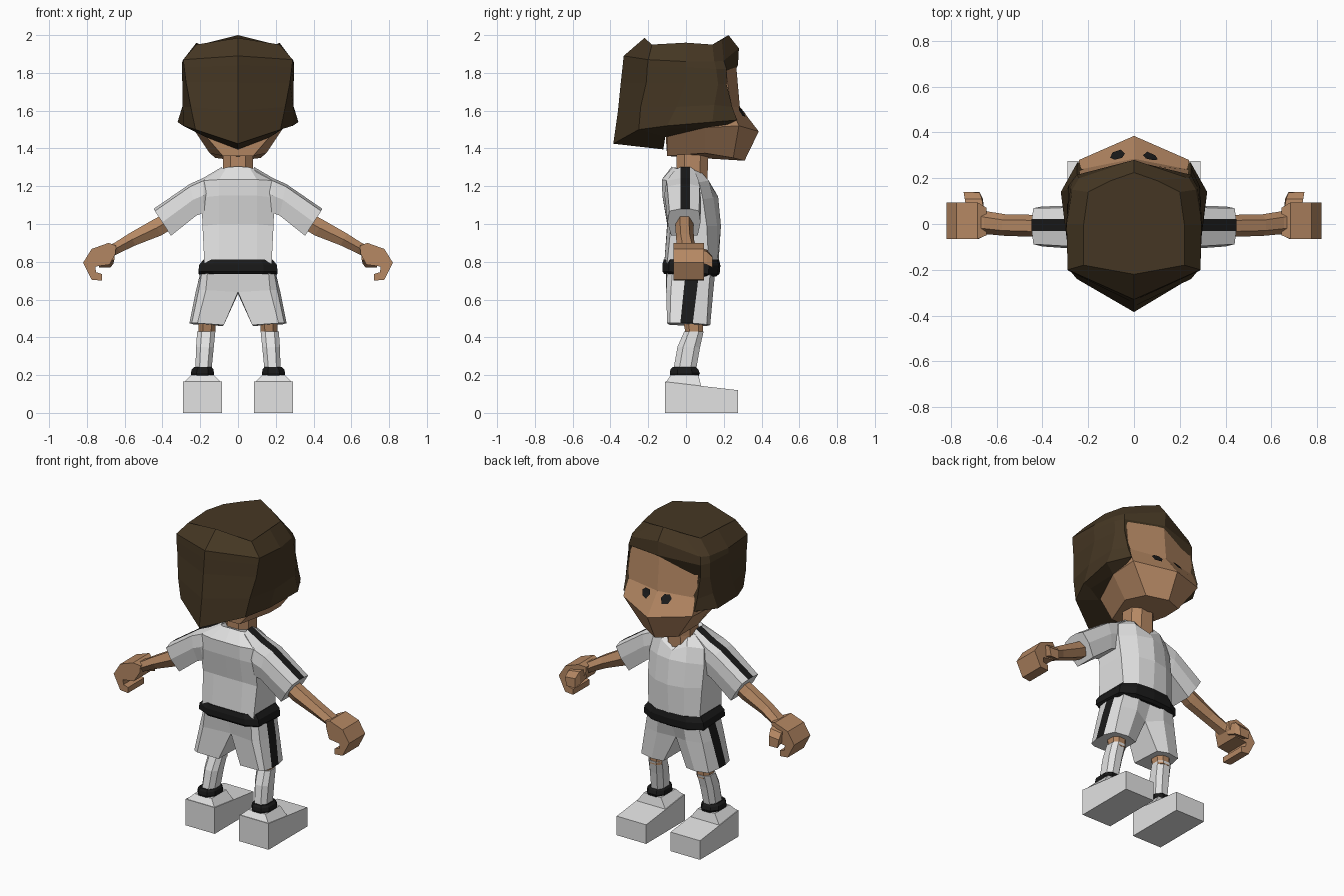
import bpy, bmesh
from mathutils import Vector

cube = bpy.data.objects.get("Cube")
if cube:
    bpy.data.objects.remove(cube, do_unlink=True)


def material(name, rgb):
    m = bpy.data.materials.new(name)
    m.use_nodes = True
    m.diffuse_color = (*rgb, 1)
    m.node_tree.nodes["Principled BSDF"].inputs["Base Color"].default_value = (*rgb, 1)
    return m


SKIN = material("skin", (0.46, 0.245, 0.125))
HAIR = material("brown_hair", (0.060, 0.038, 0.017))
WHITE = material("white_cloth", (0.76, 0.76, 0.76))
BLACK = material("black_trim", (0.010, 0.010, 0.010))


def build(name, verts, faces, mats, stripes=()):
    bm = bmesh.new()
    vs = [bm.verts.new(v) for v in verts]
    for i, f in enumerate(faces):
        face = bm.faces.new([vs[k] for k in f])
        face.material_index = 1 if i in stripes else 0
    bmesh.ops.recalc_face_normals(bm, faces=bm.faces)
    me = bpy.data.meshes.new(name)
    bm.to_mesh(me)
    bm.free()
    for m in mats:
        me.materials.append(m)
    ob = bpy.data.objects.new(name, me)
    bpy.context.collection.objects.link(ob)
    return ob


def loft(name, rings, mats, stripe_col=None):
    """Join closed rings with quads, cap both ends; one column may be striped."""
    n = len(rings[0])
    verts = [p for r in rings for p in r]
    faces, stripes = [], set()
    for i in range(len(rings) - 1):
        for j in range(n):
            k = (j + 1) % n
            if j == stripe_col:
                stripes.add(len(faces))
            faces.append((i * n + j, i * n + k, (i + 1) * n + k, (i + 1) * n + j))
    faces += [tuple(range(n)), tuple(range(len(verts) - n, len(verts)))]
    return build(name, verts, faces, mats, stripes)


def mirrored(half):
    """Complete a half ring that runs from one centre point to the other."""
    return half + [(-x, y, z) for x, y, z in reversed(half) if x > 0]


def flip(rings, s):
    return [[(x * s, y, z) for x, y, z in r] for r in rings]


def box_ring(x0, x1, y0, y1, z, c=0.25):
    """Horizontal rectangle with cut corners."""
    a, b = (x1 - x0) * c, (y1 - y0) * c
    return [(x0 + a, y0, z), (x1 - a, y0, z), (x1, y0 + b, z), (x1, y1 - b, z),
            (x1 - a, y1, z), (x0 + a, y1, z), (x0, y1 - b, z), (x0, y0 + b, z)]


# Head: jaw, nose level, eye level, forehead
head = loft("head", [mirrored(r) for r in [
    [(0, -.10, 1.36), (.08, -.10, 1.36), (.15, .10, 1.375), (.12, .25, 1.35), (0, .31, 1.335)],
    [(0, -.11, 1.50), (.20, -.10, 1.50), (.24, .10, 1.51), (.24, .28, 1.52), (0, .385, 1.49)],
    [(0, -.10, 1.62), (.20, -.10, 1.62), (.235, .10, 1.62), (.24, .238, 1.62), (0, .285, 1.62)],
    [(0, -.10, 1.87), (.20, -.10, 1.87), (.22, .10, 1.86), (.235, .205, 1.85), (0, .262, 1.88)],
]], [SKIN])

# Hair: crown down to the nape, wrapping the sides of the face
loft("hair", [mirrored(r) for r in [
    [(0, -.22, 1.985), (.22, -.18, 1.95), (.22, 0, 1.96), (.20, .14, 1.95), (.10, .19, 1.975), (0, .225, 2.0)],
    [(0, -.33, 1.89), (.29, -.20, 1.87), (.295, 0, 1.86), (.27, .15, 1.86), (.24, .20, 1.865), (0, .28, 1.93)],
    [(0, -.335, 1.84), (.285, -.205, 1.83), (.297, 0, 1.83), (.278, .16, 1.82), (.25, .215, 1.82), (0, .275, 1.84)],
    [(0, -.345, 1.75), (.275, -.21, 1.75), (.295, 0, 1.75), (.285, .17, 1.74), (.25, .215, 1.74), (0, .20, 1.74)],
    [(0, -.36, 1.60), (.25, -.24, 1.62), (.293, -.05, 1.62), (.292, .15, 1.63), (.25, .245, 1.62), (0, .20, 1.62)],
    [(0, -.385, 1.425), (.225, -.25, 1.50), (.29, -.10, 1.52), (.32, .14, 1.54), (.247, .27, 1.55), (0, .20, 1.55)],
    [(0, -.12, 1.395), (.17, -.11, 1.46), (.24, -.10, 1.505), (.24, .10, 1.51), (.235, .22, 1.525), (0, .20, 1.53)],
]], [HAIR])

# Neck
loft("neck", [box_ring(-.09, .09, -.05, .115, 1.20), box_ring(-.08, .08, -.05, .115, 1.28),
              box_ring(-.08, .08, -.05, .12, 1.40)], [SKIN])

# Shirt body with a dipped front collar
loft("shirt", [mirrored(r) for r in [
    [(0, -.115, .79), (.10, -.115, .79), (.178, -.10, .79), (.178, .12, .79), (.10, .165, .79), (0, .172, .79)],
    [(0, -.10, 1.00), (.10, -.098, 1.00), (.188, -.08, .99), (.188, .11, .99), (.10, .165, .99), (0, .185, .99)],
    [(0, -.125, 1.15), (.10, -.125, 1.15), (.193, -.10, 1.14), (.19, .09, 1.13), (.10, .145, 1.14), (0, .17, 1.145)],
    [(0, -.128, 1.235), (.10, -.128, 1.235), (.185, -.10, 1.23), (.175, .07, 1.22), (.09, .12, 1.23), (0, .14, 1.19)],
    [(0, -.075, 1.305), (.06, -.07, 1.30), (.095, -.04, 1.29), (.095, .04, 1.285), (.07, .085, 1.27), (0, .13, 1.185)],
]], [WHITE])

# Waistband
loft("waistband", [mirrored([(0, b, z), (x * .65, b, z), (x, b + .035, z), (x, f - .06, z - d),
                             (x * .6, f - .01, z - d), (0, f, z - d)])
                   for x, b, f, z, d in [(.195, -.115, .16, .735, .012), (.21, -.125, .178, .748, .012),
                                         (.205, -.125, .182, .785, .005), (.182, -.118, .175, .812, 0)]], [BLACK])


def sleeve_ring(xt, zt, xb, zb, yb, yf):
    def at(y, t):
        return (xt + (xb - xt) * t, y, zt + (zb - zt) * t)
    return [at(.021, 0), at(-.03, 0), at(yb * .9, .08), at(yb, .5),
            at(yb * .8, 1), at(yf * .8, 1), at(yf, .5), at(yf * .9, .08)]


def limb_ring(xc, zc, h, yb, yf):
    """Six-sided arm section, leaning with the arm direction."""
    dx, dz = h * .5, h * .86
    ym = (yb + yf) / 2
    return [(xc + dx, yf * .5 + ym * .5, zc + dz), (xc + dx, yb * .5 + ym * .5, zc + dz), (xc, yb, zc),
            (xc - dx, yb * .5 + ym * .5, zc - dz), (xc - dx, yf * .5 + ym * .5, zc - dz), (xc, yf, zc)]


fist = [(.645, .885), (.685, .90), (.775, .868), (.82, .795), (.775, .705), (.72, .70),
        (.72, .735), (.752, .745), (.755, .775), (.68, .785), (.65, .84)]

for side, s in (("right", 1), ("left", -1)):
    # Sleeve with a stripe running over the shoulder
    loft(side + "_sleeve", flip([sleeve_ring(*a) for a in [
        (.085, 1.302, .085, 1.12, -.065, .05), (.185, 1.243, .18, 1.06, -.115, .075),
        (.255, 1.212, .22, 1.045, -.11, .08), (.447, 1.08, .355, .938, -.098, .077)]], s),
        [WHITE, BLACK], stripe_col=0)
    # Forearm
    loft(side + "_forearm", flip([limb_ring(*a) for a in [
        (.36, 1.02, .045, -.055, .04), (.43, .98, .047, -.056, .04), (.56, .918, .036, -.052, .042),
        (.64, .874, .030, -.045, .055), (.69, .85, .032, -.045, .07)]], s), [SKIN])
    # Curled hand, widening from wrist to knuckles
    loft(side + "_hand", flip([[(x, (y if x > .66 else y * .75), z) for x, z in fist]
                               for y in (-.066, .095)], s), [SKIN])
    # Thumb
    loft(side + "_thumb", flip([
        [(.655, .05, .81), (.73, .05, .80), (.73, .05, .87), (.655, .05, .875)],
        [(.66, .11, .79), (.735, .11, .785), (.74, .11, .855), (.665, .11, .865)],
        [(.675, .14, .77), (.735, .14, .77), (.745, .14, .825), (.675, .138, .83)]], s), [SKIN])
    # Shorts leg with a stripe down the outer side
    loft(side + "_shorts_leg", flip([
        [(0, -.105, .76), (.16, -.10, .76), (.188, -.07, .76), (.195, 0, .76),
         (.195, .07, .76), (.175, .13, .76), (.09, .155, .75), (0, .155, .75)],
        [(0, -.07, .64), (.17, -.105, .65), (.208, -.08, .65), (.222, -.012, .65),
         (.222, .058, .65), (.20, .12, .65), (.10, .145, .65), (0, .10, .63)],
        [(.075, -.085, .465), (.215, -.10, .475), (.245, -.085, .475), (.257, -.03, .475),
         (.257, .036, .475), (.235, .11, .468), (.15, .128, .465), (.08, .11, .46)]], s),
        [WHITE, BLACK], stripe_col=3)
    # Knee, sock and ankle band
    loft(side + "_knee", flip([box_ring(.122, .208, 0, .09, .41), box_ring(.11, .21, -.03, .09, .56)], s), [SKIN])
    loft(side + "_sock", flip([box_ring(.142, .226, -.07, .05, .21), box_ring(.128, .222, -.045, .075, .35),
                               box_ring(.120, .216, -.01, .093, .43)], s), [WHITE])
    loft(side + "_ankle_band", flip([box_ring(.13, .245, -.08, .065, .19), box_ring(.127, .25, -.086, .073, .21),
                                     box_ring(.13, .245, -.082, .065, .23), box_ring(.14, .232, -.072, .052, .242)],
                                    s), [BLACK])
    # Blocky shoe with a sloped toe and a tapered collar
    loft(side + "_shoe", flip([
        [(.085, -.11, 0), (.29, -.11, 0), (.29, .275, 0), (.085, .275, 0)],
        [(.085, -.11, .165), (.29, -.11, .165), (.29, .275, .12), (.085, .275, .12)]], s), [WHITE])
    loft(side + "_shoe_collar", flip([
        [(.087, -.108, .16), (.288, -.108, .16), (.288, .08, .141), (.087, .08, .141)],
        [(.128, -.08, .20), (.247, -.08, .20), (.247, .066, .20), (.128, .066, .20)]], s), [WHITE])

# Eyes: thin plates laid on the face
bpy.context.view_layer.update()
outline = [(.07, 1.588), (.04, 1.592), (.052, 1.612), (.085, 1.614),
           (.104, 1.598), (.094, 1.570), (.058, 1.564)]
for side, s in (("right", 1), ("left", -1)):
    pts = []
    for x, z in outline:
        hit, loc, nor, _ = head.ray_cast(Vector((x * s, 2, z)), Vector((0, -1, 0)))
        pts.append(loc + Vector((0, .008, .003)))
    build(side + "_eye", pts, [(0, i, i % 6 + 1) for i in range(1, 7)], [BLACK])
